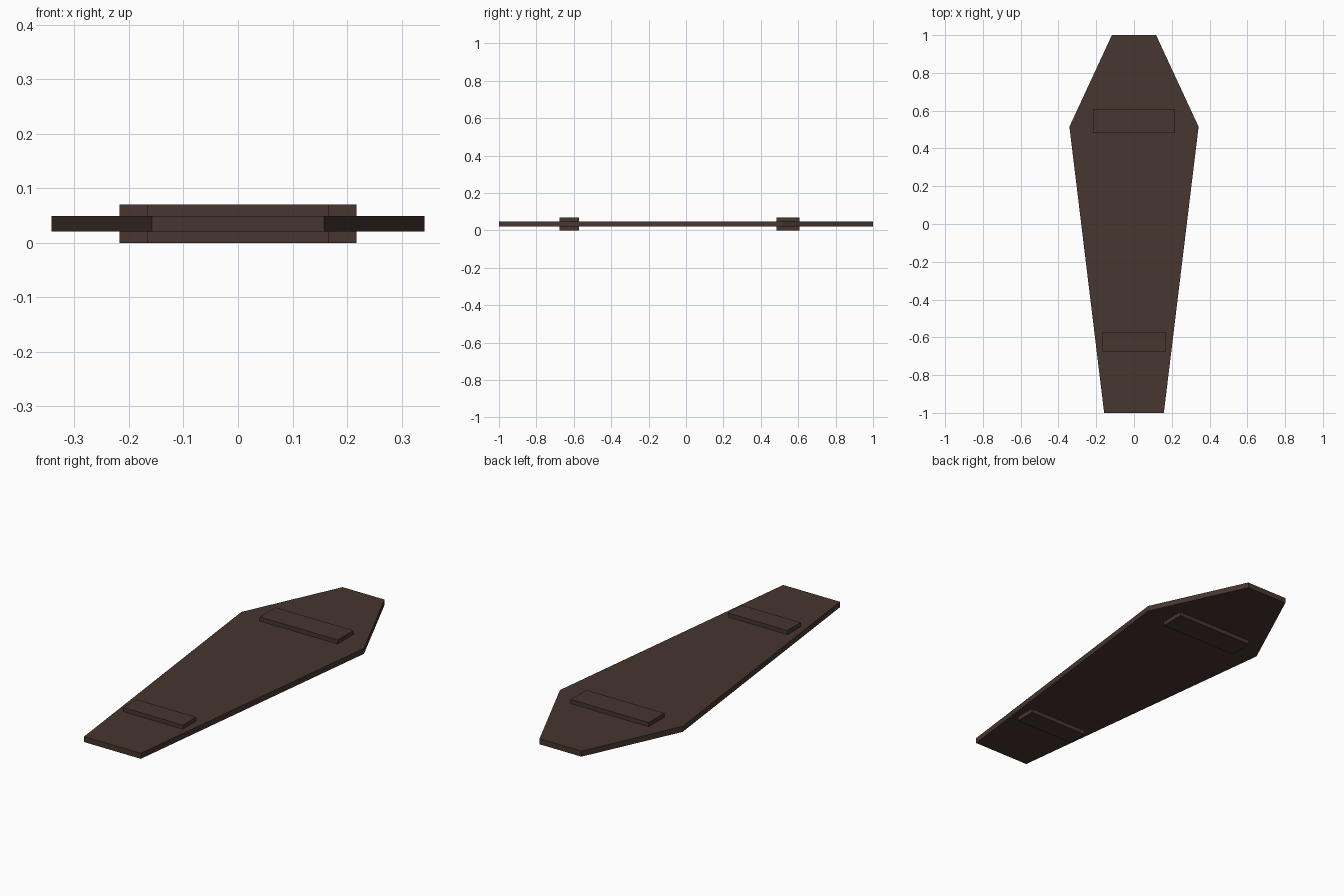
import bpy, bmesh

if "Cube" in bpy.data.objects:
    bpy.data.objects.remove(bpy.data.objects["Cube"])

wood = bpy.data.materials.new("dark_wood")
wood.diffuse_color = (0.063, 0.037, 0.028, 1)
wood.use_nodes = True
wood.node_tree.nodes["Principled BSDF"].inputs["Base Color"].default_value = wood.diffuse_color


def slab(name, outline, z0, z1):
    """Extrude a flat outline from z0 to z1."""
    bm = bmesh.new()
    face = bm.faces.new([bm.verts.new((x, y, z0)) for x, y in outline])
    ext = bmesh.ops.extrude_face_region(bm, geom=[face])
    top = [v for v in ext["geom"] if isinstance(v, bmesh.types.BMVert)]
    bmesh.ops.translate(bm, verts=top, vec=(0, 0, z1 - z0))
    bmesh.ops.recalc_face_normals(bm, faces=bm.faces[:])
    mesh = bpy.data.meshes.new(name)
    bm.to_mesh(mesh)
    bm.free()
    mesh.materials.append(wood)
    obj = bpy.data.objects.new(name, mesh)
    bpy.context.collection.objects.link(obj)
    return obj


# Six-sided lid board: right half mirrored to the left
half = [(0.158, -1.0), (0.342, 0.515), (0.117, 1.0)]
slab("lid_board", half + [(-x, y) for x, y in reversed(half)], 0.021, 0.049)

# Cross battens running through the board, showing above and below
for name, hx, y0, y1 in (("head_batten", 0.2175, 0.483, 0.608),
                         ("foot_batten", 0.166, -0.677, -0.571)):
    slab(name, [(-hx, y0), (hx, y0), (hx, y1), (-hx, y1)], 0.0, 0.07)
